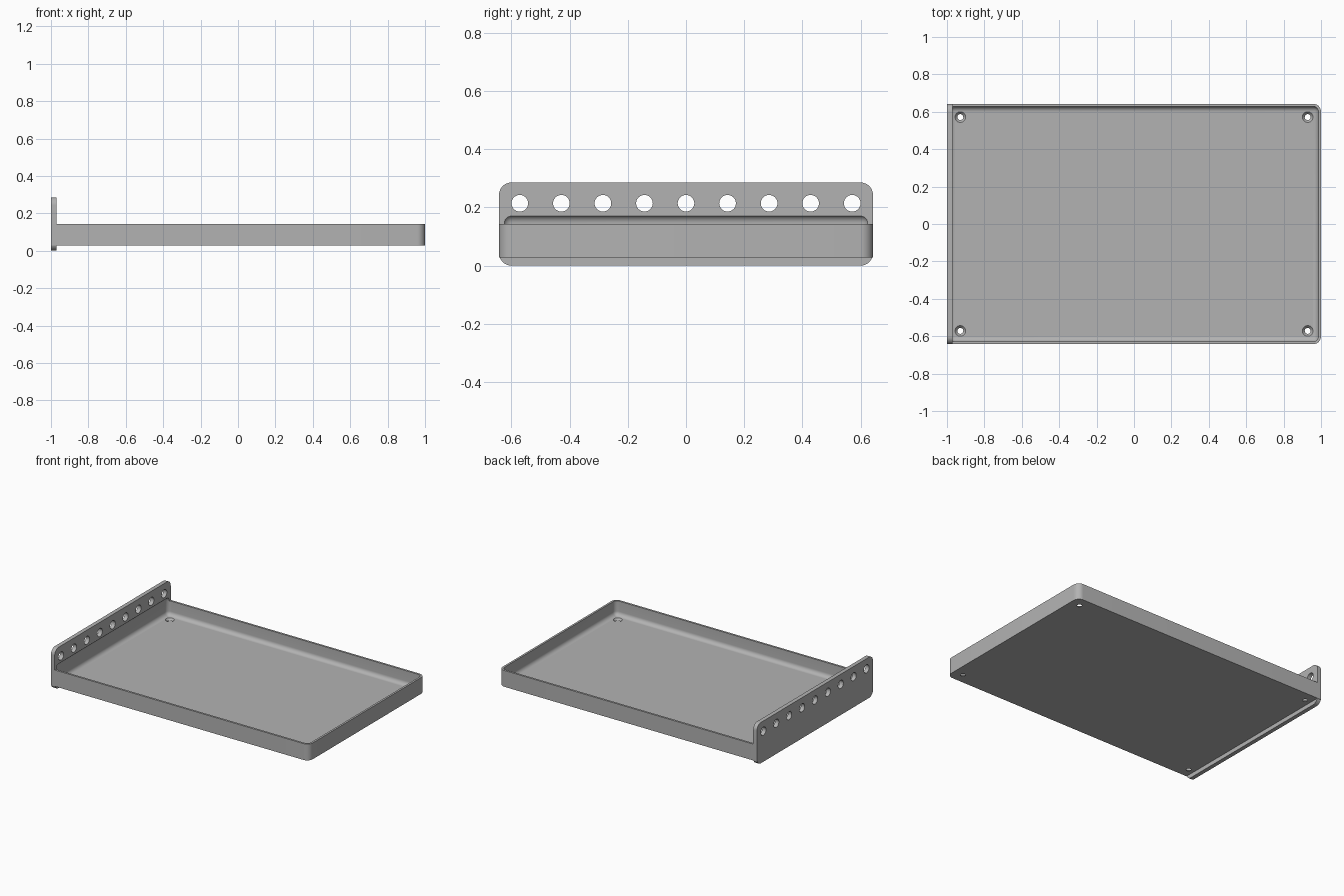
import bpy, bmesh, math
from mathutils import Matrix, Vector

if "Cube" in bpy.data.objects:
    bpy.data.objects.remove(bpy.data.objects["Cube"])

MM = 1 / 70  # the tray is laid out in millimetres, 140 long

grey = bpy.data.materials.new("plain grey")
grey.use_nodes = True
grey.diffuse_color = (0.45, 0.45, 0.45, 1)
grey.node_tree.nodes["Principled BSDF"].inputs["Base Color"].default_value = grey.diffuse_color


def finish(name, bm, helper=False):
    bmesh.ops.scale(bm, vec=(MM, MM, MM), verts=bm.verts)
    bmesh.ops.recalc_face_normals(bm, faces=bm.faces)
    mesh = bpy.data.meshes.new(name)
    bm.to_mesh(mesh)
    bm.free()
    mesh.materials.append(grey)
    obj = bpy.data.objects.new(name, mesh)
    bpy.context.collection.objects.link(obj)
    obj.hide_render = helper
    return obj


def rounded_box(name, low, high, radius, pick, helper=False):
    """Box between two corners, rounding the edges chosen by pick(middle, direction)."""
    low, high = Vector(low), Vector(high)
    bm = bmesh.new()
    bmesh.ops.create_cube(bm, size=1)
    for v in bm.verts:
        v.co = Vector([(a + b) / 2 + c * (b - a) for a, b, c in zip(low, high, v.co)])
    edges = []
    for e in bm.edges:
        a, b = (v.co for v in e.verts)
        if pick((a + b) / 2, (b - a).normalized()):
            edges.append(e)
    bmesh.ops.bevel(bm, geom=edges, offset=radius, segments=8, profile=0.5, affect='EDGES')
    return finish(name, bm, helper)


def drills(name, places, r1, r2, depth, turn=Matrix()):
    bm = bmesh.new()
    for p in places:
        bmesh.ops.create_cone(bm, cap_ends=True, segments=32, radius1=r1, radius2=r2,
                              depth=depth, matrix=Matrix.Translation(p) @ turn)
    return finish(name, bm, True)


def boolean(obj, tool, operation):
    mod = obj.modifiers.new(tool.name, 'BOOLEAN')
    mod.operation = operation
    mod.solver = 'EXACT'
    mod.object = tool
    bpy.context.view_layer.objects.active = obj
    bpy.ops.object.modifier_apply(modifier=mod.name)
    bpy.data.objects.remove(tool)


# Tray block, rounded at the free end, joined to the upright end plate
tray = rounded_box("tray", (-70, -45, 2), (70, 45, 10), 3,
                   lambda m, d: abs(d.z) > 0.9 and m.x > 0)
plate = rounded_box("end_plate", (-70, -45, 0), (-68, 45, 20), 3,
                    lambda m, d: abs(d.x) > 0.9, True)
boolean(tray, plate, 'UNION')

# Hollow with soft edges, which also bites slightly into the plate
hollow = rounded_box("hollow", (-69, -44, 3), (69, 44, 12.2), 2, lambda m, d: True, True)
boolean(tray, hollow, 'DIFFERENCE')

# Row of holes through the plate
row = drills("plate_holes", [(-69, y, 15) for y in range(-40, 41, 10)], 2, 2, 8,
             Matrix.Rotation(math.pi / 2, 4, 'Y'))
boolean(tray, row, 'DIFFERENCE')

# Countersunk screw holes in the floor corners
corners = [(x, y, 2.5) for x in (-65, 65) for y in (-40, 40)]
boolean(tray, drills("screw_holes", corners, 1.1, 1.1, 4), 'DIFFERENCE')
boolean(tray, drills("countersinks", corners, 1.1, 2, 1.002), 'DIFFERENCE')

# Smooth the fillets, keep the rims sharp
bpy.ops.object.select_all(action='DESELECT')
tray.select_set(True)
bpy.context.view_layer.objects.active = tray
bpy.ops.object.shade_smooth_by_angle(angle=math.radians(30))
